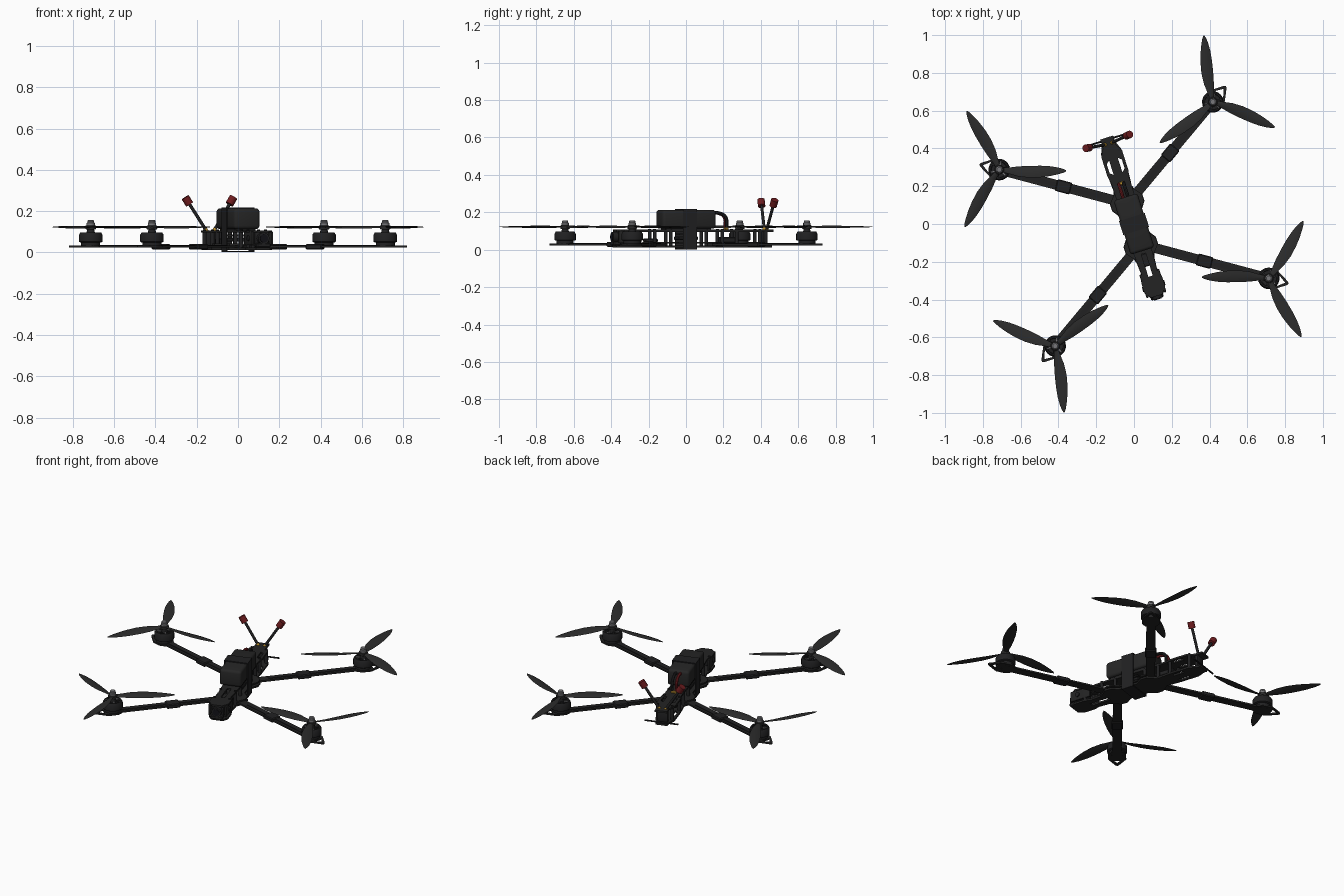
import bpy, bmesh, math
from math import sin, cos, pi, radians
from mathutils import Matrix, Vector

if "Cube" in bpy.data.objects:
    bpy.data.objects.remove(bpy.data.objects["Cube"])

YAW = radians(17.6)          # whole aircraft is turned on the grid
MX, MY = 0.593, 0.490        # motor position in the aircraft's own frame
ARM = math.atan2(0.638, 1)   # arm direction

def mat(name, r, g, b):
    m = bpy.data.materials.new(name)
    m.diffuse_color = (r, g, b, 1)
    m.use_nodes = True
    m.node_tree.nodes["Principled BSDF"].inputs["Base Color"].default_value = m.diffuse_color
    return m

CARBON = mat("carbon", .017, .017, .017)
PLASTIC = mat("prop_plastic", .025, .025, .025)
METAL = mat("motor_black", .015, .015, .016)
BATT = mat("battery_wrap", .019, .019, .019)
STEEL = mat("steel", .19, .19, .2)
RED = mat("red", .16, .012, .014)
GOLD = mat("gold", .5, .28, .03)
GLASS = mat("lens_glass", .006, .006, .009)

def finish(name, me, m):
    me.name = name
    me.materials.clear()
    me.materials.append(m)
    me.polygons.foreach_set("use_smooth", [True] * len(me.polygons))
    me.set_sharp_from_angle(angle=radians(35))
    ob = bpy.data.objects.new(name, me)
    bpy.context.collection.objects.link(ob)
    ob.rotation_euler.z = YAW
    return ob

def from_bm(name, bm, m):
    bmesh.ops.recalc_face_normals(bm, faces=bm.faces)
    me = bpy.data.meshes.new(name)
    bm.to_mesh(me)
    bm.free()
    return finish(name, me, m)

def box(name, c, s, m, rz=0, bev=0, seg=2):
    bm = bmesh.new()
    bmesh.ops.create_cube(bm, size=1, matrix=Matrix.Translation(c) @ Matrix.Rotation(rz, 4, 'Z') @ Matrix.Diagonal((*s, 1)))
    if bev:
        bmesh.ops.bevel(bm, geom=bm.edges[:], offset=bev, segments=seg, affect='EDGES', profile=.5)
    return from_bm(name, bm, m)

def lathe(name, prof, m, mtx, n=24):
    """Revolve (radius, height) points about local z."""
    bm = bmesh.new()
    rings = [[bm.verts.new(mtx @ Vector((r * cos(2*pi*i/n), r * sin(2*pi*i/n), z))) for i in range(n)] for r, z in prof]
    for a, b in zip(rings, rings[1:]):
        for i in range(n):
            bm.faces.new((a[i], a[(i+1) % n], b[(i+1) % n], b[i]))
    bm.faces.new(rings[0])
    bm.faces.new(rings[-1])
    return from_bm(name, bm, m)

def rod(name, a, b, r, m, n=12):
    a, b = Vector(a), Vector(b)
    q = (b - a).to_track_quat('Z', 'Y').to_matrix().to_4x4()
    return lathe(name, [(r, 0), (r, (b - a).length)], m, Matrix.Translation(a) @ q, n)

def curve_mesh(cu):
    ob = bpy.data.objects.new("tmp", cu)
    bpy.context.collection.objects.link(ob)
    dg = bpy.context.evaluated_depsgraph_get()
    me = bpy.data.meshes.new_from_object(ob.evaluated_get(dg))
    bpy.data.objects.remove(ob)
    return me

def plate(name, loops, z0, z1, m):
    """Flat plate: first loop is the outline, the others are holes."""
    cu = bpy.data.curves.new(name, 'CURVE')
    cu.dimensions, cu.fill_mode, cu.extrude = '2D', 'BOTH', (z1 - z0) / 2
    for pts in loops:
        sp = cu.splines.new('POLY')
        sp.points.add(len(pts) - 1)
        for p, (x, y) in zip(sp.points, pts):
            p.co = (x, y, 0, 1)
        sp.use_cyclic_u = True
    me = curve_mesh(cu)
    me.transform(Matrix.Translation((0, 0, (z0 + z1) / 2)))
    return finish(name, me, m)

def wire(name, pts, r, m):
    cu = bpy.data.curves.new(name, 'CURVE')
    cu.dimensions, cu.bevel_depth, cu.bevel_resolution, cu.use_fill_caps = '3D', r, 2, True
    sp = cu.splines.new('BEZIER')
    sp.bezier_points.add(len(pts) - 1)
    for p, co in zip(sp.bezier_points, pts):
        p.co, p.handle_left_type, p.handle_right_type = co, 'AUTO', 'AUTO'
    return finish(name, curve_mesh(cu), m)

def mirrored(half):
    return [(w, y) for y, w in half] + [(-w, y) for y, w in reversed(half)]

def rect(x0, x1, y0, y1):
    return [(x0, y0), (x1, y0), (x1, y1), (x0, y1)]

# frame plates
front_slot = rect(-.012, .012, -.29, -.165)
rear_slots = [[(s*.024, .28), (s*.042, .295), (s*.042, .345), (s*.024, .36)] for s in (-1, 1)]
plate("top_plate", [mirrored([(-.40, .03), (-.365, .058), (-.31, .058), (-.27, .043), (-.15, .05), (.15, .05),
      (.24, .05), (.28, .058), (.39, .058), (.43, .036), (.48, .036)]), front_slot] + rear_slots, .096, .107, CARBON)
plate("bottom_plate", [mirrored([(-.40, .035), (-.37, .056), (-.30, .056), (-.26, .045), (-.19, .05), (-.14, .09), (-.10, .09),
      (-.06, .062), (.06, .062), (.10, .09), (.14, .09), (.19, .05), (.28, .056), (.40, .056), (.45, .036), (.47, .036)]),
      front_slot] + rear_slots, .012, .023, CARBON)
plate("arm_clamp_plate", [mirrored([(-.19, .045), (-.14, .088), (-.10, .088), (-.06, .058),
      (.06, .058), (.10, .088), (.14, .088), (.19, .045)])], .033, .042, CARBON)

# standoffs between plates
for sx in (-1, 1):
    for y in (-.30, -.19, -.10, .10, .19, .27, .40):
        rod("standoff", (sx*.044, y, .02), (sx*.044, y, .098), .010, METAL)
        rod("plate_screw", (sx*.044, y, .106), (sx*.044, y, .112), .008, METAL, 8)

# arms, motors and propellers
def prop(name, c, angles, spin):
    bm = bmesh.new()
    secs = [(.015, .024, 16), (.05, .034, 16), (.10, .054, 13), (.16, .064, 11), (.22, .062, 9),
            (.27, .052, 7), (.31, .037, 6), (.34, .020, 5), (.354, .006, 5)]
    for ang in angles:
        M = Matrix.Translation(c) @ Matrix.Rotation(radians(ang) - YAW, 4, 'Z')
        prev = None
        for r, w, tw in secs:
            t, sweep = radians(tw) * spin, spin * .006 * sin(r / .35 * pi * 1.4)
            th = .004 if r < .3 else .0025
            ring = []
            for u, h in ((-.5, 0), (-.2, 1), (.2, 1), (.5, 0), (.2, -.6), (-.2, -.6)):
                y, z = u * w, h * th
                ring.append(bm.verts.new(M @ Vector((r, sweep + y*cos(t) - z*sin(t), y*sin(t) + z*cos(t)))))
            if prev:
                for i in range(6):
                    bm.faces.new((prev[i], prev[(i+1) % 6], ring[(i+1) % 6], ring[i]))
            else:
                bm.faces.new(ring)
            prev = ring
        bm.faces.new(prev)
    from_bm(name, bm, PLASTIC)

for sx in (-1, 1):
    for sy in (-1, 1):
        C = Vector((sx*MX, sy*MY, 0))
        u = Vector((sx*cos(ARM), sy*sin(ARM), 0))
        v = Vector((-u.y, u.x, 0))
        rz = math.atan2(u.y, u.x)
        P = lambda pts: [((C + u*d + v*w).x, (C + u*d + v*w).y) for d, w in pts]
        T = Matrix.Translation(C)
        plate("arm", [P([(-.64, -.026), (-.03, -.026), (.02, -.04), (.02, .04), (-.03, .026), (-.64, .026)])], .023, .033, CARBON)
        plate("motor_guard", [P([(-.05, -.03), (-.02, -.05), (.035, -.052), (.102, -.010), (.109, 0), (.102, .010),
              (.035, .052), (-.02, .05), (-.05, .03)]), P([(.052, -.028), (.052, .028), (.09, 0)])], .0235, .0325, CARBON)
        k = C - u*.352
        box("arm_clamp", (k.x, k.y, .028), (.08, .064, .026), METAL, rz, .005, 1)
        w = C - u*.30
        box("motor_wires", (w.x, w.y, .0345), (.52, .022, .004), METAL, rz)
        # motor
        lathe("motor_base", [(.046, .032), (.046, .05), (.04, .055)], METAL, T)
        lathe("motor_bell", [(.05, .048), (.057, .052), (.057, .085), (.05, .097), (.043, .097), (.041, .087), (.02, .087),
              (.02, .097), (.016, .114)], METAL, T)
        for i in range(6):
            a = i*pi/3
            box("bell_spoke", (C.x + .031*cos(a), C.y + .031*sin(a), .093), (.03, .009, .006), STEEL if i % 2 else METAL, a)
        # propeller
        spin = sx*sy
        base = 98.6 if spin > 0 else 118
        flip = 180 if (sx > 0) != (spin > 0) else 0
        prop("propeller", C + Vector((0, 0, .122)), [base + flip + 120*i for i in range(3)], spin)
        lathe("propeller_hub", [(.024, .112), (.026, .116), (.026, .128), (.022, .131)], PLASTIC, T, 18)
        lathe("propeller_nut", [(.02, .130), (.02, .142), (.017, .146), (.017, .153), (.013, .157)], STEEL, T, 12)

# battery and strap
box("battery", (0, 0, .163), (.132, .300, .1), BATT, 0, .016, 3)
for z in (.004, .2155):
    box("strap_band", (0, 0, z), (.142, .077, .006), METAL)
for sx in (-1, 1):
    box("strap_side", (sx*.069, 0, .110), (.005, .077, .216), METAL)
box("battery_pad", (0, 0, .110), (.10, .25, .010), METAL)

# battery leads and plug
for x, m in ((-.013, RED), (.013, METAL)):
    wire("battery_lead", [(x, .14, .195), (x, .185, .195), (x, .218, .175), (x, .225, .12)], .009, m)
box("power_plug", (0, .225, .112), (.036, .018, .012), GOLD, 0, .003, 1)

# electronics between the plates
box("flight_controller", (0, 0, .062), (.085, .11, .02), METAL, 0, .004, 1)
box("speed_controller", (0, 0, .082), (.08, .1, .008), CARBON)
box("video_transmitter", (0, .235, .052), (.06, .09, .03), METAL, 0, .004, 1)
box("receiver", (0, -.2, .05), (.05, .07, .018), METAL, 0, .004, 1)

# front camera in its cage
for sx in (-1, 1):
    box("camera_side_plate", (sx*.049, -.33, .068), (.012, .13, .066), CARBON, 0, .005, 2)
    rod("camera_bolt", (sx*.05, -.345, .068), (sx*.062, -.345, .068), .014, METAL)
box("camera_body", (0, -.35, .068), (.075, .075, .062), METAL, 0, .008, 2)
rod("camera_barrel", (0, -.38, .068), (0, -.415, .068), .028, METAL, 24)
rod("camera_lens", (0, -.41, .068), (0, -.419, .068), .02, GLASS, 24)
box("front_bumper", (0, -.395, .034), (.07, .04, .022), METAL, 0, .005, 1)

# rear antenna mount, antennas and receiver aerial
box("antenna_mount", (0, .438, .06), (.062, .022, .076), METAL, 0, .005, 2)
for sx in (-1, 1):
    a, b = Vector((sx*.02, .446, .106)), Vector((sx*.112, .458, .25))
    d = (b - a).normalized()
    rod("antenna_connector", a - d*.006, a + d*.010, .0095, GOLD)
    rod("antenna_tube", a, b, .008, METAL)
    rod("antenna_head", b - d*.02, b + d*.02, .02, RED, 16)
rod("receiver_aerial", (-.1, .468, .03), (.1, .468, .03), .005, METAL, 8)
